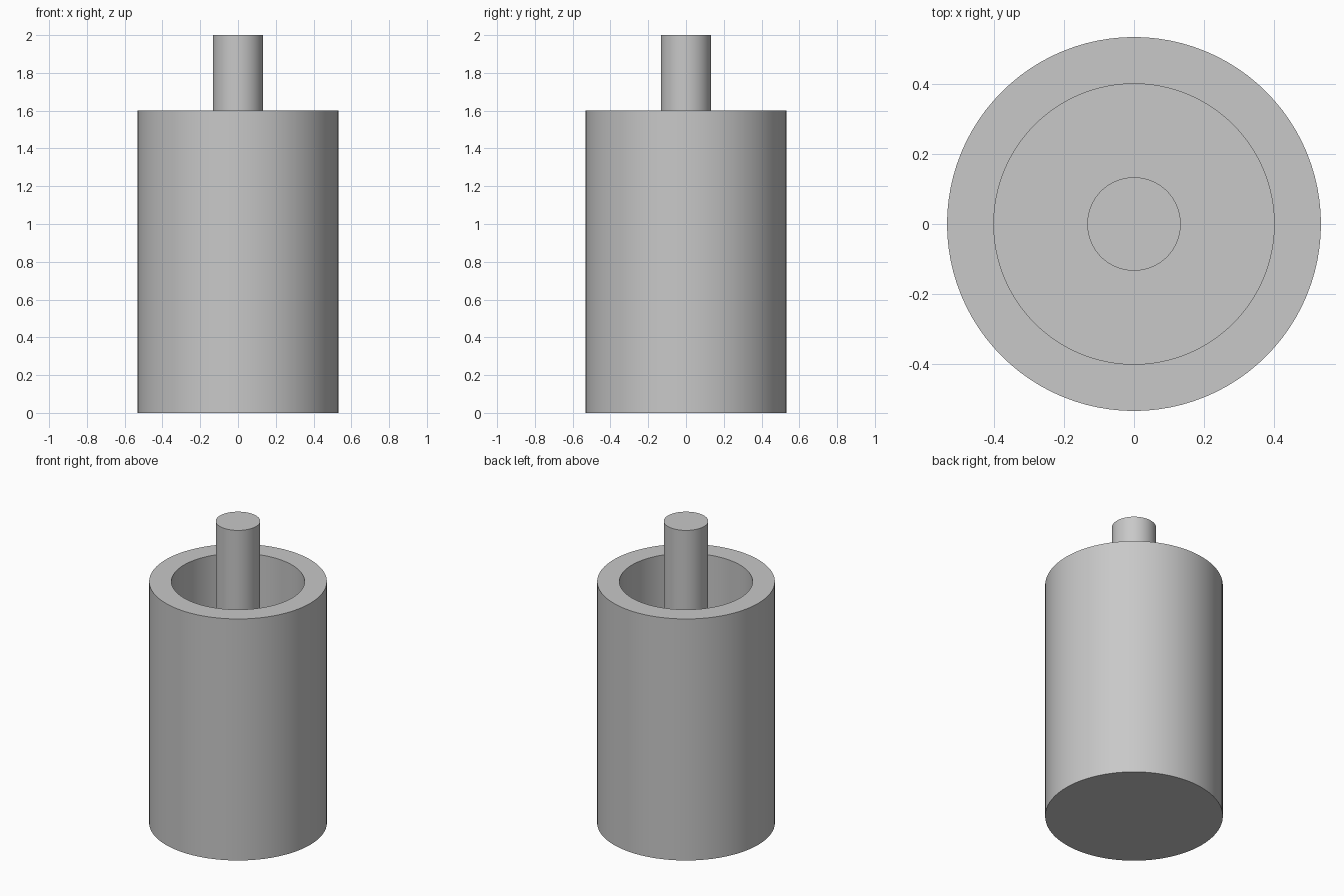
import bpy, bmesh, math

if "Cube" in bpy.data.objects:
    bpy.data.objects.remove(bpy.data.objects["Cube"])

UNIT = 2 / 15  # wall thickness, also the rod radius
SEGMENTS = 96

grey = bpy.data.materials.new("plain grey")
grey.diffuse_color = (0.58, 0.58, 0.58, 1)
grey.use_nodes = True
grey.node_tree.nodes["Principled BSDF"].inputs["Base Color"].default_value = grey.diffuse_color


def lathe(name, profile):
    """Spin an (r, z) profile that starts and ends on the z axis."""
    bm = bmesh.new()
    verts = [bm.verts.new((r, 0, z)) for r, z in profile]
    edges = [bm.edges.new(pair) for pair in zip(verts, verts[1:])]
    bmesh.ops.spin(bm, geom=verts + edges, cent=(0, 0, 0), axis=(0, 0, 1),
                   angle=2 * math.pi, steps=SEGMENTS, use_duplicate=False)
    bmesh.ops.remove_doubles(bm, verts=bm.verts[:], dist=1e-4)
    bmesh.ops.recalc_face_normals(bm, faces=bm.faces[:])
    mesh = bpy.data.meshes.new(name)
    bm.to_mesh(mesh)
    bm.free()
    mesh.materials.append(grey)
    obj = bpy.data.objects.new(name, mesh)
    bpy.context.collection.objects.link(obj)
    bpy.ops.object.select_all(action='DESELECT')
    obj.select_set(True)
    bpy.context.view_layer.objects.active = obj
    bpy.ops.object.shade_smooth_by_angle(angle=math.radians(30))


# Open cup with a thick wall and floor
lathe("cup", [(0, 0), (4 * UNIT, 0), (4 * UNIT, 12 * UNIT),
              (3 * UNIT, 12 * UNIT), (3 * UNIT, UNIT), (0, UNIT)])

# Central rod standing on the cup floor
lathe("centre_rod", [(0, UNIT), (UNIT, UNIT), (UNIT, 15 * UNIT), (0, 15 * UNIT)])
